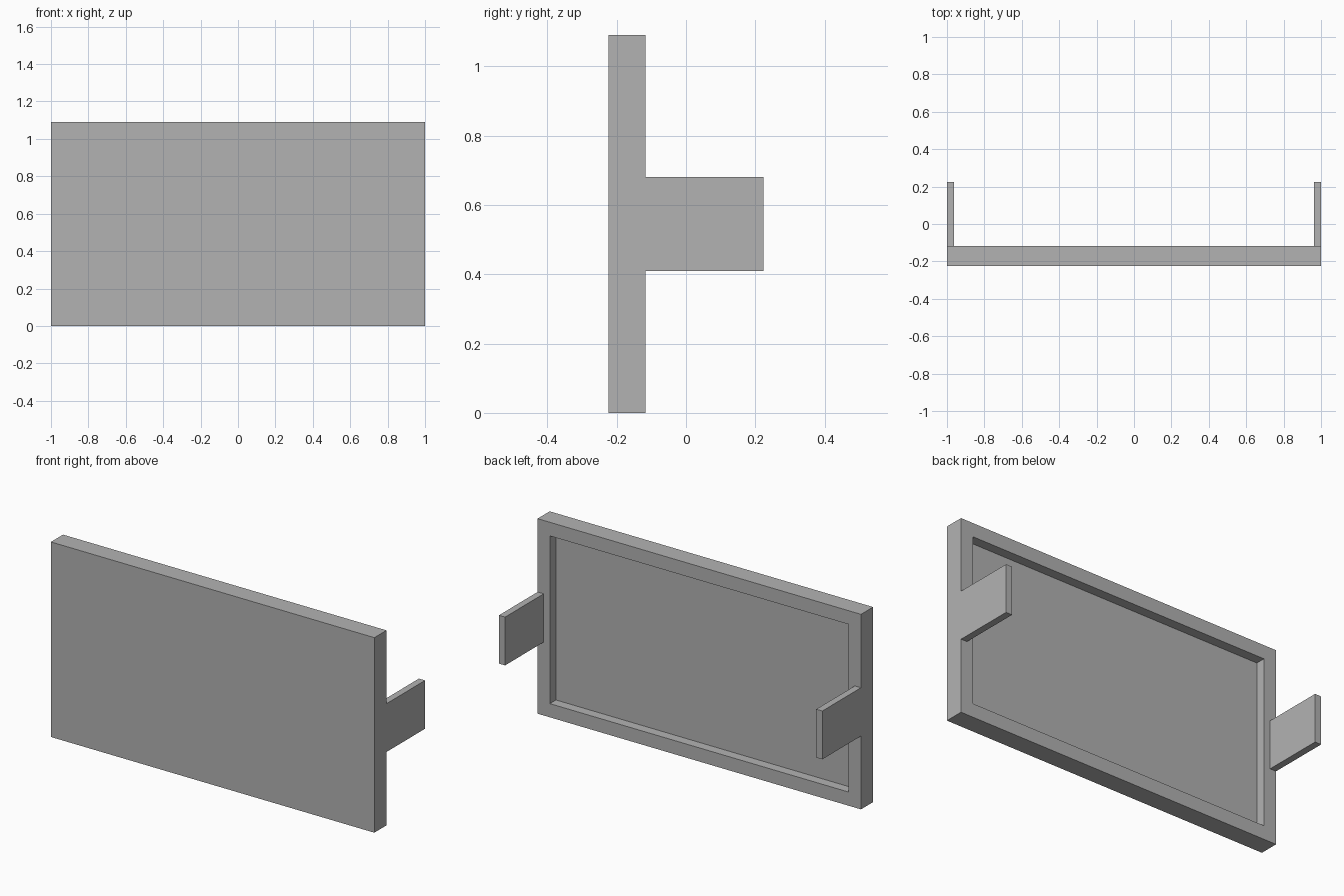
import bpy
import bmesh
from mathutils import Vector

cube = bpy.data.objects.get("Cube")
if cube:
    bpy.data.objects.remove(cube, do_unlink=True)

WIDTH, HEIGHT = 2.0, 1.09
FRONT, BACK, ARM_END = -0.224, -0.117, 0.224
BORDER, RECESS = 0.108, 0.054
ARM_THICK, ARM_LOW, ARM_HIGH = 0.038, 0.41, 0.68

grey = bpy.data.materials.new("plain_grey")
grey.use_nodes = True
colour = (0.448, 0.448, 0.448, 1)
grey.diffuse_color = colour
grey.node_tree.nodes["Principled BSDF"].inputs["Base Color"].default_value = colour


def box(low, high):
    """Return a bmesh box spanning two corners."""
    low, high = Vector(low), Vector(high)
    bm = bmesh.new()
    bmesh.ops.create_cube(bm, size=1)
    bmesh.ops.scale(bm, vec=high - low, verts=bm.verts)
    bmesh.ops.translate(bm, vec=(low + high) / 2, verts=bm.verts)
    bm.normal_update()
    return bm


def finish(bm, name):
    mesh = bpy.data.meshes.new(name)
    bm.to_mesh(mesh)
    bm.free()
    mesh.materials.append(grey)
    obj = bpy.data.objects.new(name, mesh)
    bpy.context.collection.objects.link(obj)


# Panel with a shallow rectangular recess in its back
half = WIDTH / 2
panel = box((-half, FRONT, 0), (half, BACK, HEIGHT))
back = max(panel.faces, key=lambda f: f.normal.y)
bmesh.ops.inset_region(panel, faces=[back], thickness=BORDER)
floor = bmesh.ops.extrude_discrete_faces(panel, faces=[back])["faces"][0]
bmesh.ops.translate(panel, vec=(0, -RECESS, 0), verts=floor.verts)
bmesh.ops.recalc_face_normals(panel, faces=panel.faces)
finish(panel, "panel")

# Side arms reaching backwards, flush with the panel ends
for name, side in (("left_arm", 1), ("right_arm", -1)):
    xs = sorted((side * half, side * (half - ARM_THICK)))
    finish(box((xs[0], BACK, ARM_LOW), (xs[1], ARM_END, ARM_HIGH)), name)
